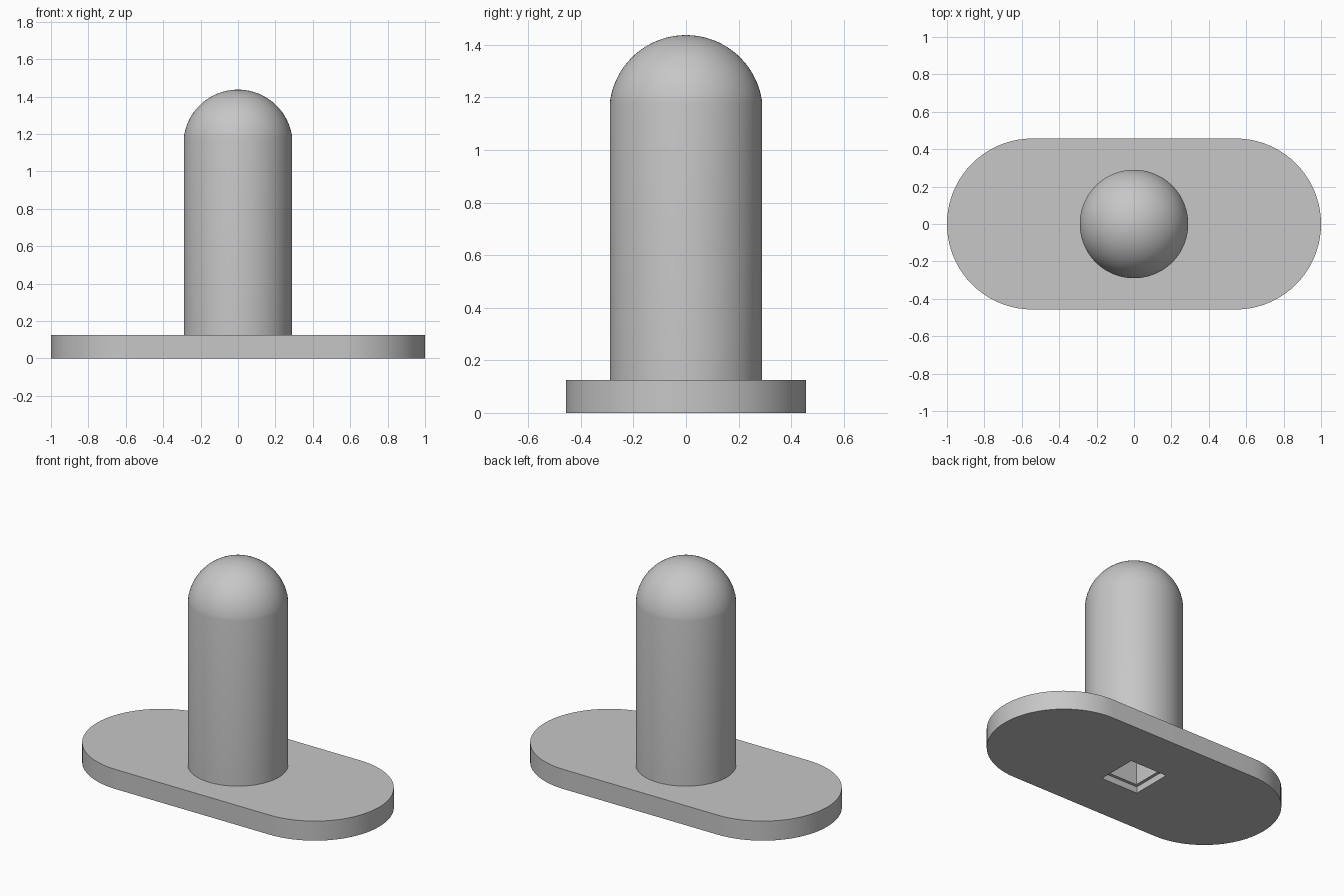
import bpy, bmesh
from math import cos, sin, pi, radians

cube = bpy.data.objects.get("Cube")
if cube:
    bpy.data.objects.remove(cube, do_unlink=True)

grey = bpy.data.materials.new("plain grey")
grey.use_nodes = True
colour = (0.57, 0.57, 0.57, 1)
grey.diffuse_color = colour
grey.node_tree.nodes["Principled BSDF"].inputs["Base Color"].default_value = colour

HALF_WIDTH, THICKNESS = 0.457, 0.125
POST_RADIUS, DOME_RADIUS, TOP = 0.29, 0.292, 1.437


def add_object(name, bm):
    bmesh.ops.recalc_face_normals(bm, faces=bm.faces)
    mesh = bpy.data.meshes.new(name)
    bm.to_mesh(mesh)
    bm.free()
    mesh.materials.append(grey)
    ob = bpy.data.objects.new(name, mesh)
    bpy.context.collection.objects.link(ob)
    return ob


def select(ob):
    bpy.ops.object.select_all(action="DESELECT")
    ob.select_set(True)
    bpy.context.view_layer.objects.active = ob


def box(name, size, bottom, top):
    bm = bmesh.new()
    bmesh.ops.create_cube(bm, size=1)
    for v in bm.verts:
        v.co.x *= size
        v.co.y *= size
        v.co.z = top if v.co.z > 0 else bottom
    ob = add_object(name, bm)
    ob.hide_render = True
    return ob


# Base plate: a long slab with round ends
bm = bmesh.new()
steps = 40
outline = []
for side in (1, -1):
    for i in range(steps + 1):
        a = -pi / 2 + pi * i / steps
        outline.append(bm.verts.new((side * (1 - HALF_WIDTH + HALF_WIDTH * cos(a)),
                                     side * HALF_WIDTH * sin(a), 0)))
slab = bm.faces.new(outline)
raised = bmesh.ops.extrude_face_region(bm, geom=[slab])["geom"]
for v in raised:
    if isinstance(v, bmesh.types.BMVert):
        v.co.z = THICKNESS
base = add_object("base_plate", bm)

# Post: a turned profile ending in a dome
dome_centre = TOP - DOME_RADIUS
first = 0.117
profile = [(0, THICKNESS - 0.005), (POST_RADIUS, THICKNESS - 0.005)]
rings = 20
for i in range(rings + 1):
    a = first + (pi / 2 - first) * i / rings
    profile.append((DOME_RADIUS * cos(a) if i < rings else 0,
                    dome_centre + DOME_RADIUS * sin(a)))
bm = bmesh.new()
verts = [bm.verts.new((r, 0, z)) for r, z in profile]
edges = [bm.edges.new(pair) for pair in zip(verts, verts[1:])]
bmesh.ops.spin(bm, geom=verts + edges, cent=(0, 0, 0), axis=(0, 0, 1),
               angle=2 * pi, steps=72)
bmesh.ops.remove_doubles(bm, verts=bm.verts, dist=0.0001)
post = add_object("domed_post", bm)

# Stepped square socket, open at the underside
cutters = [box("socket_mouth_cutter", 0.27, -0.1, 0.042),
           box("socket_cutter", 0.23, -0.2, 0.8)]
for ob in (base, post):
    select(ob)
    for cutter in cutters:
        mod = ob.modifiers.new("socket", "BOOLEAN")
        mod.operation = "DIFFERENCE"
        mod.solver = "EXACT"
        mod.object = cutter
        bpy.ops.object.modifier_apply(modifier=mod.name)
    bpy.ops.object.shade_smooth_by_angle(angle=radians(30))
for cutter in cutters:
    bpy.data.objects.remove(cutter, do_unlink=True)
